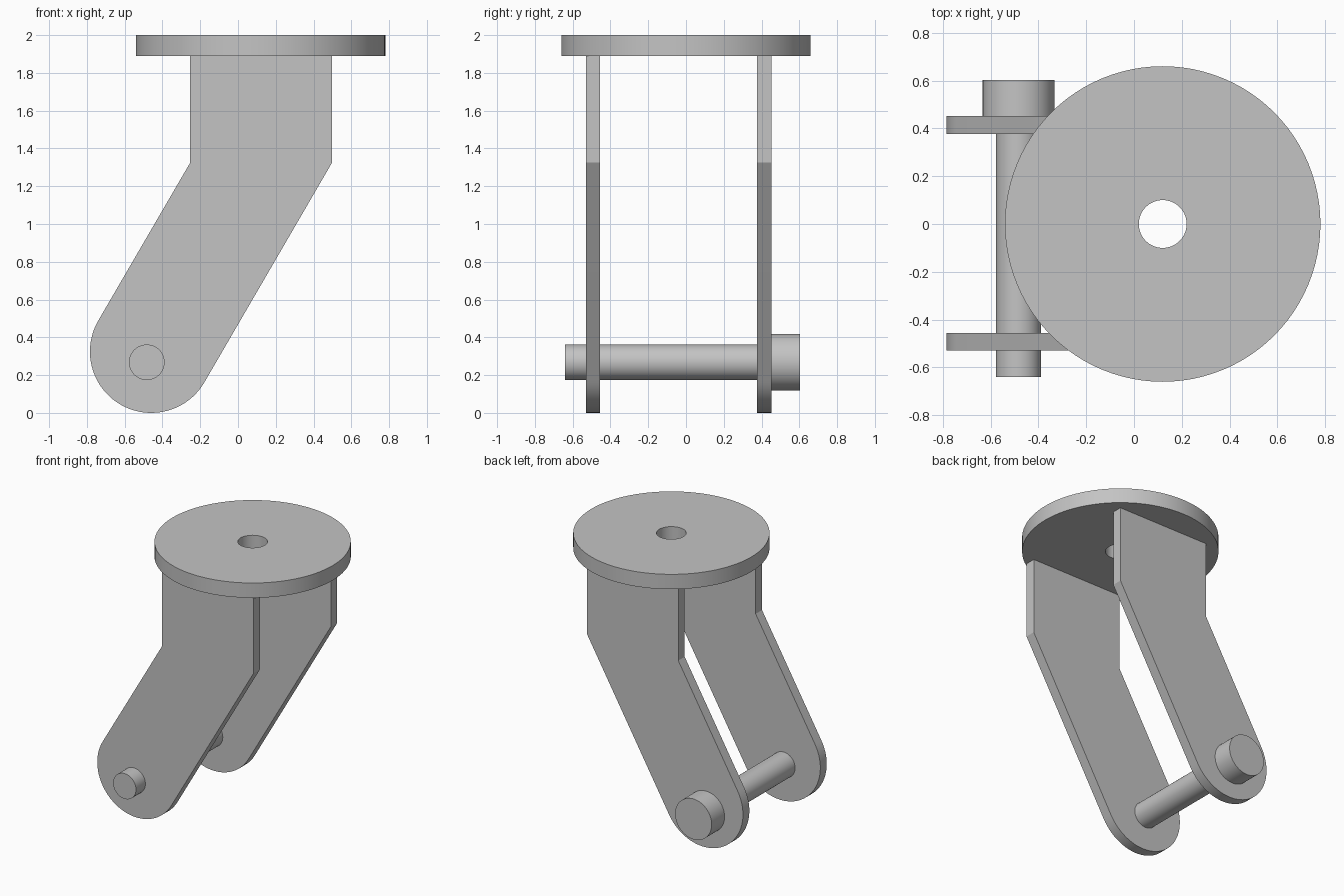
import bpy, bmesh
from math import sin, cos, pi, radians
from mathutils import Matrix, Vector

cube = bpy.data.objects.get("Cube")
if cube:
    bpy.data.objects.remove(cube)

# Single plain metal colour
steel = bpy.data.materials.new("grey_steel")
steel.use_nodes = True
colour = (0.55, 0.55, 0.55, 1)
steel.diffuse_color = colour
steel.node_tree.nodes["Principled BSDF"].inputs["Base Color"].default_value = colour


def finish(bm, name):
    """Turn a bmesh into a named object, smooth with sharp edges kept."""
    bmesh.ops.remove_doubles(bm, verts=bm.verts, dist=1e-5)
    bmesh.ops.recalc_face_normals(bm, faces=bm.faces)
    mesh = bpy.data.meshes.new(name)
    bm.to_mesh(mesh)
    bm.free()
    mesh.materials.append(steel)
    obj = bpy.data.objects.new(name, mesh)
    bpy.context.collection.objects.link(obj)
    bpy.ops.object.select_all(action='DESELECT')
    obj.select_set(True)
    bpy.context.view_layer.objects.active = obj
    bpy.ops.object.shade_smooth_by_angle(angle=radians(25))
    return obj


def lathe(name, profile, matrix, closed=False, steps=96):
    """Revolve (radius, height) points about z, then place the result."""
    bm = bmesh.new()
    verts = [bm.verts.new((r, 0, h)) for r, h in profile]
    for a, b in zip(verts, verts[1:]):
        bm.edges.new((a, b))
    if closed:
        bm.edges.new((verts[-1], verts[0]))
    bmesh.ops.spin(bm, geom=bm.verts[:] + bm.edges[:], cent=(0, 0, 0),
                   axis=(0, 0, 1), angle=2 * pi, steps=steps)
    bm.transform(matrix)
    return finish(bm, name)


# Round mounting plate with a central through hole
lathe("mounting_plate", [(0.10, 1.89), (0.66, 1.89), (0.66, 2.0), (0.10, 2.0)],
      Matrix.Translation((0.12, 0, 0)), closed=True)

# Stepped axle pin running front to back, head at the rear
lathe("axle_pin",
      [(0, -0.64), (0.094, -0.64), (0.094, 0.45), (0.15, 0.45), (0.15, 0.603), (0, 0.603)],
      Matrix.Translation((-0.483, 0, 0.268)) @ Matrix.Rotation(-pi / 2, 4, 'X'))


def fork_arm(name, y, thickness=0.075):
    """Bent flat arm: upright top, slanted leg, rounded end."""
    cx, cz, r = -0.459, 0.325, 0.325
    outline = [(-0.253, 1.325), (-0.253, 1.89), (0.498, 1.89), (0.498, 1.325)]
    for i in range(41):
        a = radians(-30 - 180 * i / 40)
        outline.append((cx + r * cos(a), cz + r * sin(a)))
    bm = bmesh.new()
    face = bm.faces.new([bm.verts.new((x, y, z)) for x, z in outline])
    side = bmesh.ops.extrude_face_region(bm, geom=[face])["geom"]
    bmesh.ops.translate(bm, vec=Vector((0, thickness, 0)),
                        verts=[v for v in side if isinstance(v, bmesh.types.BMVert)])
    return finish(bm, name)


fork_arm("front_fork_arm", -0.53)
fork_arm("rear_fork_arm", 0.377)
